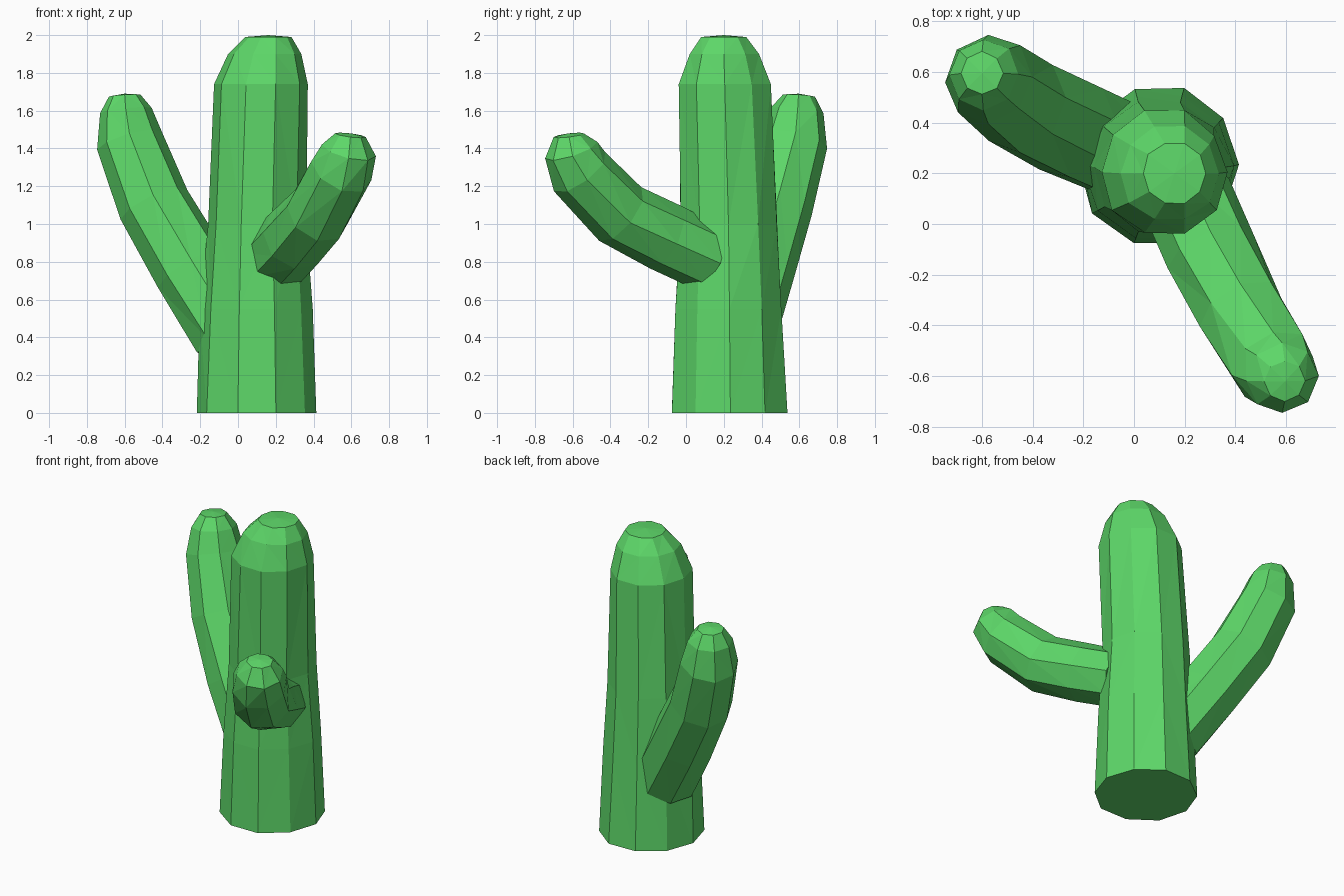
import bpy, bmesh, math, random
from mathutils import Vector

if "Cube" in bpy.data.objects:
    bpy.data.objects.remove(bpy.data.objects["Cube"], do_unlink=True)
random.seed(4)

green = bpy.data.materials.new("cactus green")
green.use_nodes = True
colour = (0.11, 0.68, 0.14, 1)
green.diffuse_color = colour
green.node_tree.nodes["Principled BSDF"].inputs["Base Color"].default_value = colour


def limb(name, path, sides, level=False, jitter=0.008):
    """Loft faceted rings along a path of (x, y, z, radius)."""
    bm = bmesh.new()
    centres = [Vector(p[:3]) for p in path]
    rings = []
    for i, p in enumerate(path):
        before, after = centres[max(i - 1, 0)], centres[min(i + 1, len(path) - 1)]
        axis = Vector((0, 0, 1)) if level else (after - before).normalized()
        u = (Vector((1, 0, 0)) - axis * axis.x).normalized()
        v = axis.cross(u)
        ring = []
        for k in range(sides):
            a = math.tau * k / sides
            r = p[3] * (1 + random.uniform(-1, 1) * jitter * 4)
            ring.append(bm.verts.new(centres[i] + (u * math.cos(a) + v * math.sin(a)) * r))
        rings.append(ring)
    for low, high in zip(rings, rings[1:]):
        for k in range(sides):
            n = (k + 1) % sides
            bm.faces.new((low[k], low[n], high[n], high[k]))
    bm.faces.new(rings[0][::-1])
    # Slightly domed tip
    tip = bm.verts.new(centres[-1] + axis * 0.01)
    for k in range(sides):
        bm.faces.new((rings[-1][k], rings[-1][(k + 1) % sides], tip))
    bmesh.ops.triangulate(bm, faces=[f for f in bm.faces if len(f.verts) == 4])
    bmesh.ops.recalc_face_normals(bm, faces=bm.faces)
    mesh = bpy.data.meshes.new(name)
    bm.to_mesh(mesh)
    bm.free()
    mesh.materials.append(green)
    obj = bpy.data.objects.new(name, mesh)
    bpy.context.collection.objects.link(obj)
    return obj


# Tapering upright stem with a rounded top
limb("trunk", [
    (0.10, 0.235, 0.0, 0.32),
    (0.10, 0.23, 0.55, 0.295),
    (0.10, 0.225, 1.0, 0.265),
    (0.12, 0.205, 1.74, 0.25),
    (0.14, 0.20, 1.9, 0.195),
    (0.16, 0.20, 1.99, 0.125)], 10, level=True)

# Tall arm at the back right
limb("right_arm", [
    (-0.04, 0.28, 0.42, 0.20),
    (-0.25, 0.375, 0.76, 0.205),
    (-0.45, 0.475, 1.10, 0.195),
    (-0.575, 0.57, 1.44, 0.18),
    (-0.595, 0.59, 1.60, 0.14),
    (-0.60, 0.595, 1.68, 0.085)], 8)

# Lower arm reaching forward on the left
limb("left_arm", [
    (0.20, 0.12, 0.82, 0.185),
    (0.30, -0.11, 0.925, 0.185),
    (0.42, -0.35, 1.05, 0.18),
    (0.55, -0.56, 1.28, 0.17),
    (0.585, -0.61, 1.39, 0.145),
    (0.595, -0.62, 1.47, 0.08)], 8)
